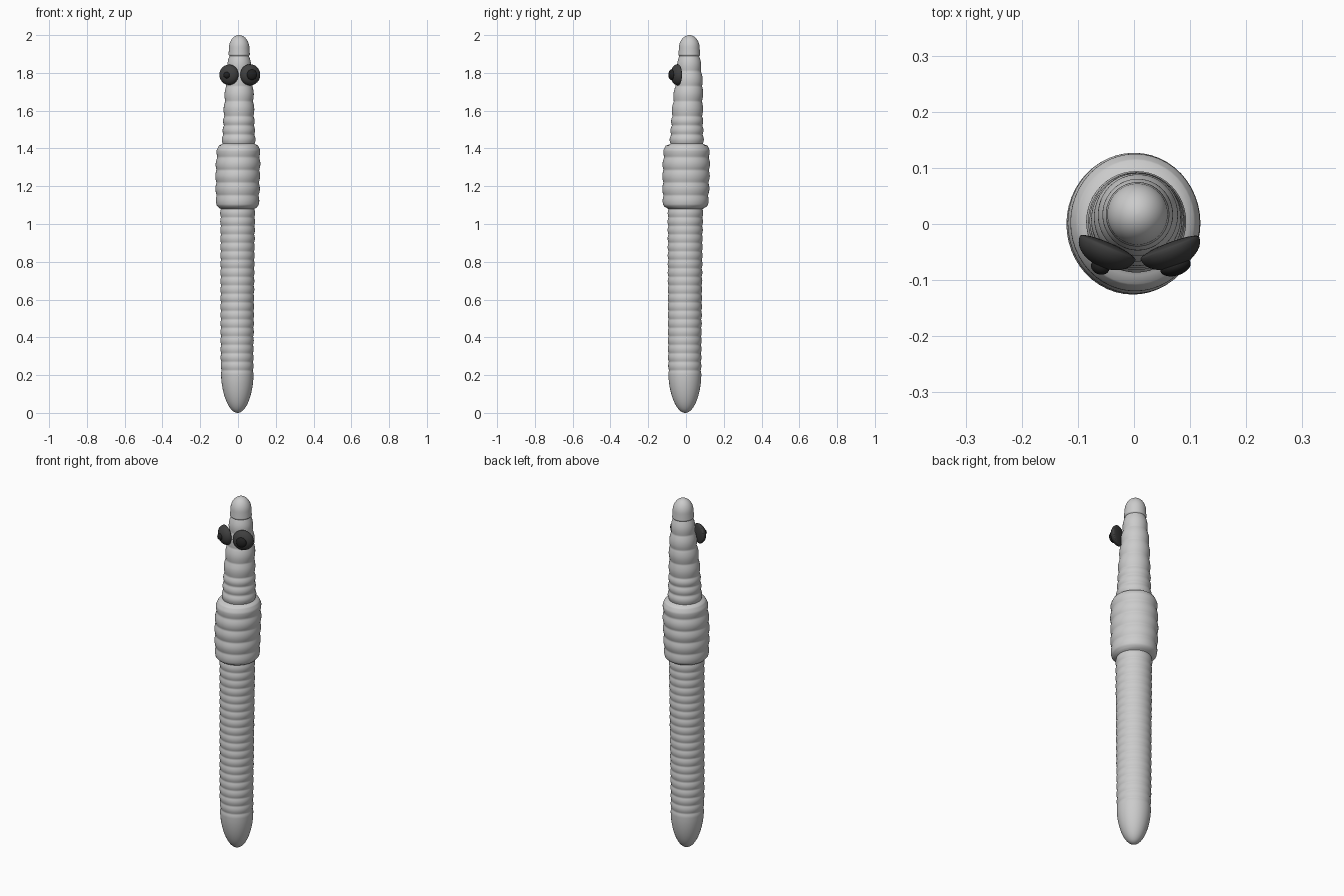
import bpy, bmesh, math
from mathutils import Vector, Matrix

if "Cube" in bpy.data.objects:
    bpy.data.objects.remove(bpy.data.objects["Cube"])

SEG = 48


def interp(table, z):
    # piecewise linear lookup; rows are (z, values...)
    for a, b in zip(table, table[1:]):
        if z <= b[0]:
            t = (z - a[0]) / (b[0] - a[0])
            return [p + (q - p) * t for p, q in zip(a[1:], b[1:])]
    return list(table[-1][1:])


def lathe(name, rings, matrix=None, color=None, angle=50):
    # rings: (centre x, centre y, z, radius x, radius y)
    bm = bmesh.new()
    loops = []
    for cx, cy, z, rx, ry in rings:
        loops.append([bm.verts.new((cx + rx * math.cos(2 * math.pi * i / SEG),
                                    cy + ry * math.sin(2 * math.pi * i / SEG), z))
                      for i in range(SEG)])
    for a, b in zip(loops, loops[1:]):
        for i in range(SEG):
            j = (i + 1) % SEG
            bm.faces.new((a[i], a[j], b[j], b[i]))
    bm.faces.new(loops[0][::-1])
    bm.faces.new(loops[-1])
    if matrix:
        bm.transform(matrix)
    me = bpy.data.meshes.new(name)
    bm.to_mesh(me)
    bm.free()
    ob = bpy.data.objects.new(name, me)
    bpy.context.collection.objects.link(ob)
    bpy.context.view_layer.objects.active = ob
    ob.select_set(True)
    bpy.ops.object.shade_smooth_by_angle(angle=math.radians(angle))
    ob.select_set(False)
    if color:
        mat = bpy.data.materials.new(name)
        mat.diffuse_color = (*color, 1)
        mat.use_nodes = True
        mat.node_tree.nodes["Principled BSDF"].inputs["Base Color"].default_value = mat.diffuse_color
        me.materials.append(mat)


# Worm body: tail, lower rings, thick saddle, neck rings, rounded nose
radius = [(0.20, 0.087), (0.30, 0.089), (0.80, 0.092), (1.08, 0.094), (1.085, 0.106),
          (1.10, 0.115), (1.16, 0.119), (1.30, 0.121), (1.39, 0.117), (1.415, 0.110),
          (1.425, 0.092), (1.50, 0.087), (1.62, 0.082), (1.72, 0.077), (1.80, 0.069),
          (1.86, 0.062), (1.90, 0.057), (1.93, 0.055)]
centre = [(0, -0.002, -0.004), (0.3, -0.005, -0.007), (1.0, -0.002, -0.004),
          (1.25, -0.002, 0), (1.45, 0.004, 0.004), (1.62, 0.005, 0.008),
          (1.75, 0.007, 0.016), (2.0, 0.006, 0.018)]
# ring segments: start, end, count, groove depth
bands = [(0.18, 1.08, 20, 0.004), (1.085, 1.42, 5, 0.006),
         (1.425, 1.57, 3, 0.006), (1.57, 1.89, 4, 0.006)]


def body_radius(z):
    if z < 0.20:
        return 0.087 * math.sqrt(max(0, 1 - (1 - z / 0.20) ** 1.75))
    if z > 1.93:
        return 0.055 * math.sqrt(max(0, 1 - ((z - 1.93) / 0.07) ** 2))
    r = interp(radius, z)[0]
    for a, b, n, depth in bands:
        if a <= z <= b:
            r -= depth * (1 - abs(math.sin(math.pi * n * (z - a) / (b - a))))
    return r


tail = [0.20 * (1 - math.cos(t / 16 * math.pi / 2)) for t in range(16)]
trunk = [0.20 + 1.73 * i / 346 for i in range(346)]
nose = [1.93 + 0.07 * math.sin(t / 12 * math.pi / 2) for t in range(13)]
rings = []
for z in tail + trunk + nose:
    cx, cy = interp(centre, z)
    r = max(body_radius(z), 0.001)
    wide = 1.045 if 1.085 < z < 1.42 else 1.0
    rings.append((cx, cy, z, r * 0.985, r * wide))
lathe("worm_body", rings, angle=60)


# Eyes: shallow domes turned outward, with a small raised pupil
def dome(name, centre, normal, r, back, front, color):
    rot = Vector(normal).normalized().to_track_quat('Z', 'Y').to_matrix().to_4x4()
    prof = []
    for i in range(21):
        a = -math.pi / 2 + math.pi * i / 20
        h = math.sin(a)
        prof.append((0, 0, h * (front if h > 0 else back),
                     max(r * math.cos(a), 0.0005), max(r * math.cos(a), 0.0005)))
    lathe(name, prof, Matrix.Translation(centre) @ rot, color, 80)


dark, black = (0.05, 0.05, 0.05), (0.015, 0.015, 0.015)
dome("left_eye", (-0.047, -0.043, 1.79), (-0.40, -0.917, 0), 0.054, 0.010, 0.036, dark)
dome("right_eye", (0.064, -0.043, 1.79), (0.36, -0.933, 0), 0.056, 0.010, 0.036, dark)
dome("left_pupil", (-0.060, -0.076, 1.788), (-0.35, -0.937, 0), 0.017, 0.010, 0.014, black)
dome("right_pupil", (0.074, -0.076, 1.79), (0.30, -0.954, 0), 0.028, 0.012, 0.016, black)
